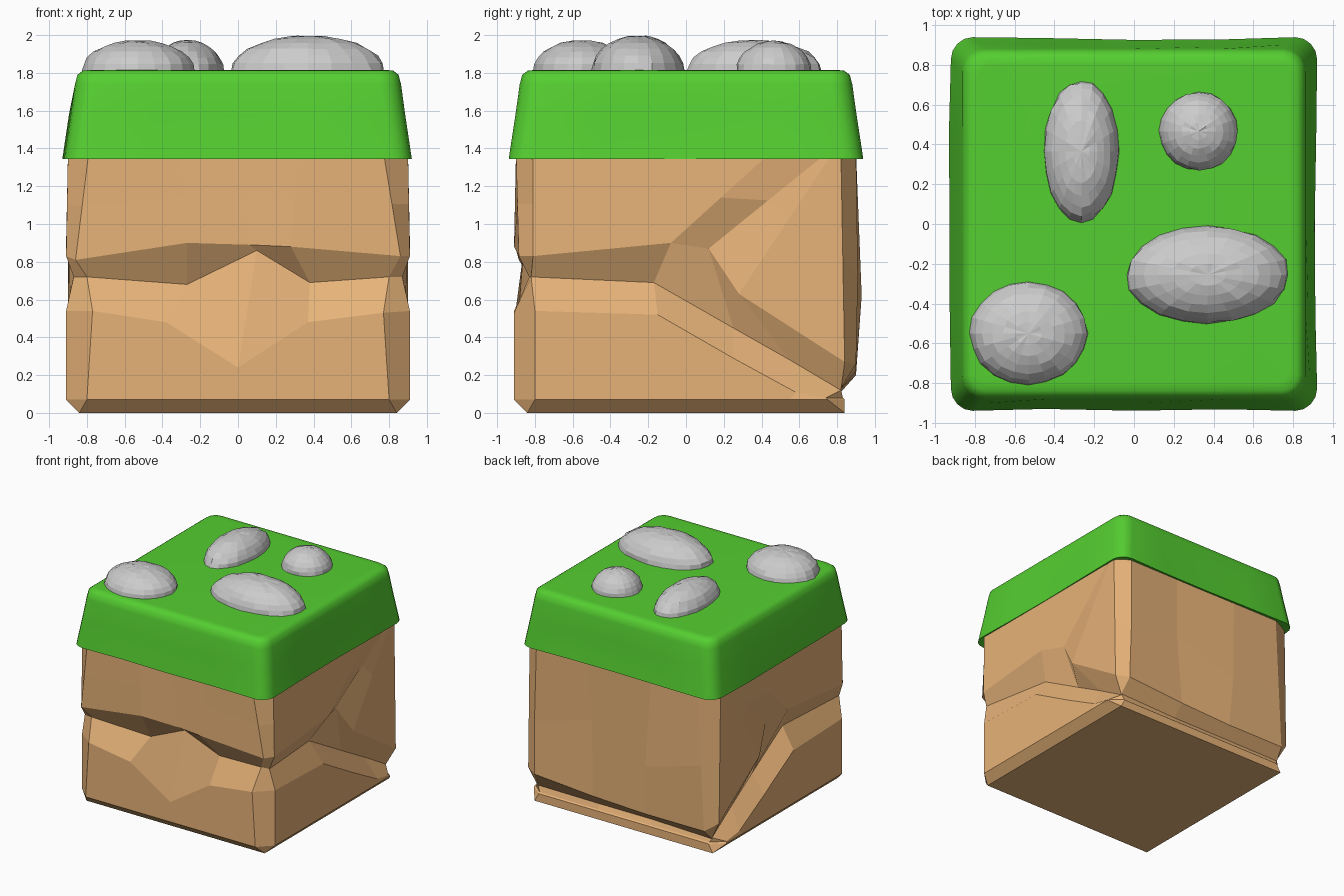
import bpy, bmesh, math, random

if "Cube" in bpy.data.objects:
    bpy.data.objects.remove(bpy.data.objects["Cube"])

random.seed(4)


def material(name, color):
    m = bpy.data.materials.new(name)
    m.diffuse_color = color
    m.use_nodes = True
    m.node_tree.nodes["Principled BSDF"].inputs["Base Color"].default_value = m.diffuse_color
    return m


def finish(name, bm, mat=None, smooth=False):
    bmesh.ops.remove_doubles(bm, verts=bm.verts, dist=0.001)
    bmesh.ops.recalc_face_normals(bm, faces=bm.faces)
    me = bpy.data.meshes.new(name)
    bm.to_mesh(me)
    bm.free()
    ob = bpy.data.objects.new(name, me)
    bpy.context.collection.objects.link(ob)
    if mat:
        me.materials.append(mat)
    if smooth:
        bpy.ops.object.select_all(action='DESELECT')
        ob.select_set(True)
        bpy.context.view_layer.objects.active = ob
        bpy.ops.object.shade_smooth_by_angle(angle=math.radians(50))
    return ob


def skin(bm, rings):
    """Join closed rings of points and cap both ends."""
    vs = [[bm.verts.new(p) for p in r] for r in rings]
    n = len(vs[0])
    for a, b in zip(vs, vs[1:]):
        for i in range(n):
            j = (i + 1) % n
            bm.faces.new((a[i], a[j], b[j], b[i]))
    bm.faces.new(vs[0][::-1])
    bm.faces.new(vs[-1])


# Dirt block: columns round the sides with a winding crack
# column = bevel u, lower lip (u, z, depth), crack (u, z, depth), upper lip (u, z, depth), top u
front = [
    (-.80, (-.77, .54, .91), (-.80, .72, .83), (-.86, .81, .885), -.79),
    (-.35, (-.38, .48, .91), (-.27, .68, .79), (-.27, .90, .91), -.30),
    (.00, (.00, .24, .91), (.10, .86, .86), (.06, .89, .90), .02),
    (.35, (.37, .48, .91), (.38, .69, .79), (.28, .88, .91), .32),
    (.80, (.77, .53, .91), (.80, .72, .83), (.86, .83, .885), .77),
]
right = [
    (-.80, (-.80, .54, .91), (-.82, .72, .87), (-.81, .83, .91), -.81),
    (-.15, (-.15, .52, .91), (-.17, .69, .79), (-.08, .90, .91), .45),
    (.30, (.25, .29, .91), (.25, .45, .80), (.12, .87, .84), .75),
    (.55, (.58, .11, .91), (.55, .28, .81), (.28, .63, .89), .78),
    (.75, (.74, .08, .90), (.82, .12, .82), (.84, .27, .90), .82),
]
back = [
    (.80, (.80, .08, .83), (.82, .13, .82), (.80, .26, .90), .78),
    (.25, (.25, .08, .83), (.25, .12, .81), (.25, .22, .90), .30),
    (-.25, (-.25, .08, .83), (-.25, .12, .81), (-.25, .20, .90), -.30),
    (-.80, (-.80, .08, .83), (-.82, .11, .82), (-.80, .20, .90), -.74),
]
sides = [
    (front, lambda u, d: (u, -d), .91),
    (right, lambda u, d: (d, u), .91),
    (back, lambda u, d: (u, d), .84),
    (right[::-1], lambda u, d: (-d, u), .91),
]
back_bulge = iter([(.72, .91), (.85, .87), (.62, .93), (.75, .90)])
rings = [[] for _ in range(7)]
for cols, place, bevel_d in sides:
    for bu, low, crack, up, tu in cols:
        bx, by = place(bu, bevel_d)
        base = [math.copysign(.84, c) if abs(c) > .74 else c for c in (bx, by)]
        if cols is back:
            mz, md = next(back_bulge)
        else:
            mz, md = (up[1] + 1.38) / 2, (up[2] + .90) / 2
        f = (mz - up[1]) / (1.38 - up[1])
        mid = (up[0] + (tu - up[0]) * f, mz, md)
        rings[0].append((*base, 0))
        rings[1].append((bx, by, .07))
        for k, (u, z, d) in enumerate((low, crack, up, mid, (tu, 1.38, .90))):
            rings[k + 2].append((*place(u, d), z))
bm = bmesh.new()
skin(bm, rings)
finish("dirt_block", bm, material("dirt", (.80, .45, .19, 1)))


# Grass cap: soft rounded-square slab flaring towards its lower rim
def rounded_square(h, r, z, wob):
    pts = []
    for q in range(4):
        a0 = math.pi / 2 * q
        c, s = math.cos(a0), math.sin(a0)
        local = [(h, y + .0) for y in (-.45, 0, .45)]
        local += [(h - r + r * math.cos(t), h - r + r * math.sin(t))
                  for t in (math.pi / 8 * k for k in range(5))]
        for i, (x, y) in enumerate(local):
            x += wob[q][i] if i < 3 else 0
            pts.append((x * c - y * s, (x * s + y * c) * 1.02, z))
    return pts


calm = [[0] * 3] * 4
wave = [[random.uniform(-.015, .012) for _ in range(3)] for _ in range(4)]
bm = bmesh.new()
skin(bm, [rounded_square(h, r, z, w) for h, r, z, w in (
    (.86, .08, 1.36, calm), (.92, .11, 1.345, wave), (.912, .11, 1.40, wave),
    (.885, .11, 1.58, wave), (.863, .11, 1.74, calm), (.85, .10, 1.79, calm),
    (.82, .08, 1.813, calm), (.78, .06, 1.815, calm))])
finish("grass_cap", bm, material("grass", (.09, .62, .03, 1)), smooth=True)


# Stones: faceted domes sunk into the grass
def stone(name, x, y, rx, ry, top):
    bm = bmesh.new()
    bmesh.ops.create_uvsphere(bm, u_segments=20, v_segments=14, radius=1)
    for v in bm.verts:
        k = random.uniform(.97, 1.01)
        z = max(v.co.z, -.25)
        v.co = (x + v.co.x * rx * k, y + v.co.y * ry * k, 1.81 + z * (top - 1.81) * k)
    finish(name, bm)


stone("stone_front_left", -.53, -.55, .30, .26, 1.975)
stone("stone_back_left", -.265, .365, .19, .36, 1.975)
stone("stone_back_right", .325, .465, .20, .20, 1.97)
stone("stone_front_right", .37, -.255, .415, .247, 2.0)
